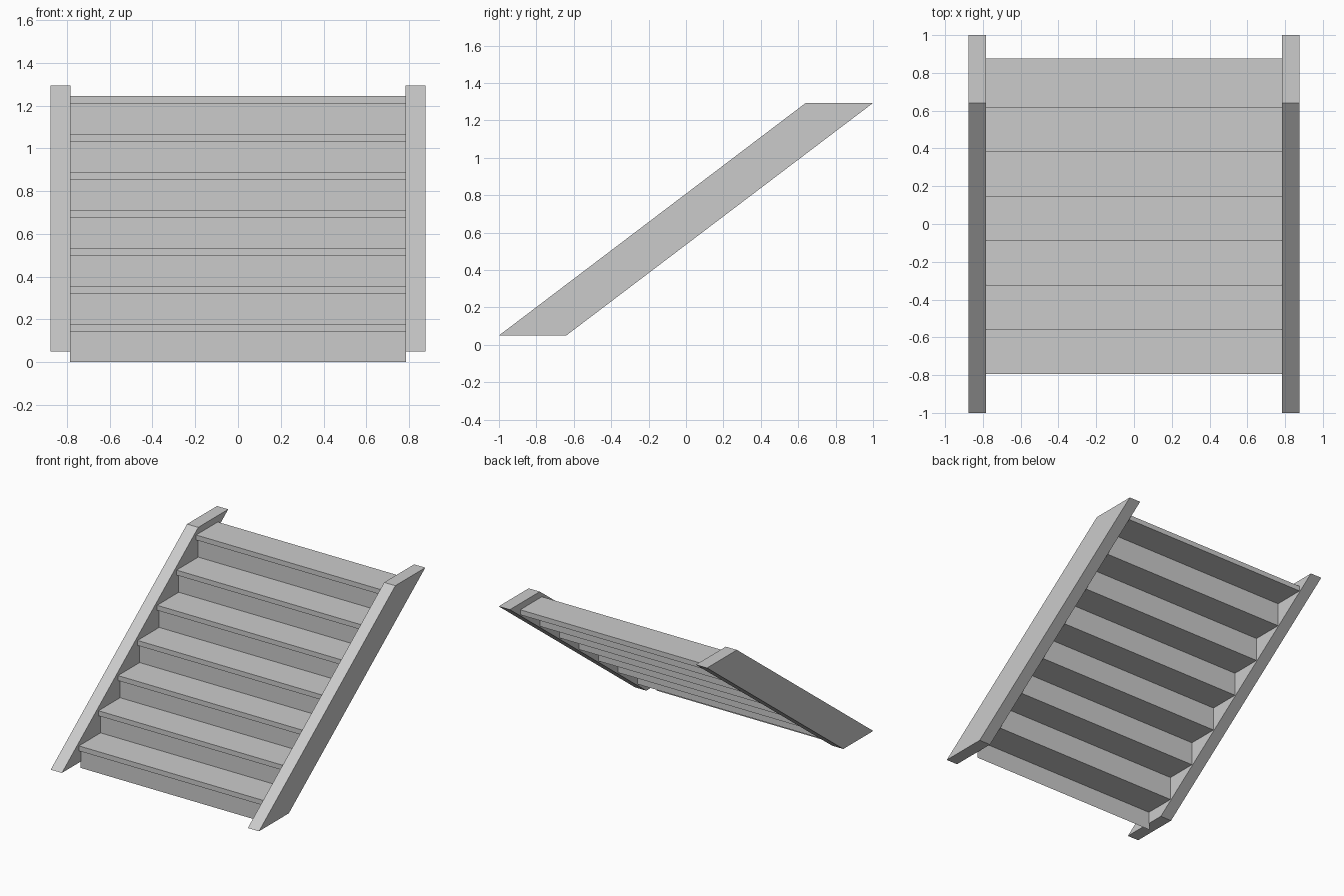
import bpy

cube = bpy.data.objects.get("Cube")
if cube:
    bpy.data.objects.remove(cube, do_unlink=True)

STEPS = 7
RISE, GOING = 0.1778, 0.235      # height and run of one step
THICK, NOSING = 0.038, 0.025     # tread thickness and overhang
FRONT = -0.795                   # front edge of the lowest tread
INNER, OUTER = 0.783, 0.877      # inner and outer faces of the side boards

grey = bpy.data.materials.new("plain_grey")
grey.use_nodes = True
colour = (0.6, 0.6, 0.6, 1)
grey.diffuse_color = colour
grey.node_tree.nodes["Principled BSDF"].inputs["Base Color"].default_value = colour


def add_mesh(name, verts, faces):
    mesh = bpy.data.meshes.new(name)
    mesh.from_pydata(verts, [], faces)
    mesh.materials.append(grey)
    obj = bpy.data.objects.new(name, mesh)
    bpy.context.collection.objects.link(obj)


def prism(name, profile, x0, x1):
    """Extrude a counter-clockwise (y, z) outline from x0 to x1."""
    n = len(profile)
    verts = [(x, y, z) for x in (x0, x1) for y, z in profile]
    faces = [tuple(reversed(range(n))), tuple(range(n, 2 * n))]
    faces += [(i, (i + 1) % n, (i + 1) % n + n, i + n) for i in range(n)]
    add_mesh(name, verts, faces)


# Sloping side boards with level ends
board = [(-1, 0.05), (-0.64, 0.05), (1, 1.293), (0.64, 1.293)]
prism("left_side_board", board, INNER, OUTER)
prism("right_side_board", board, -OUTER, -INNER)

# Treads, each with a thin sheet riser below its nosing
for i in range(STEPS):
    y, top = FRONT + i * GOING, (i + 1) * RISE
    under, back = top - THICK, y + GOING + NOSING
    prism(f"tread_{i + 1}", [(y, under), (back, under), (back, top), (y, top)],
          -INNER, INNER)
    low, ry, rx = max(0, under - RISE), y + NOSING, INNER + 0.004
    add_mesh(f"riser_{i + 1}",
             [(-rx, ry, low), (rx, ry, low), (rx, ry, under), (-rx, ry, under)],
             [(0, 1, 2, 3)])
